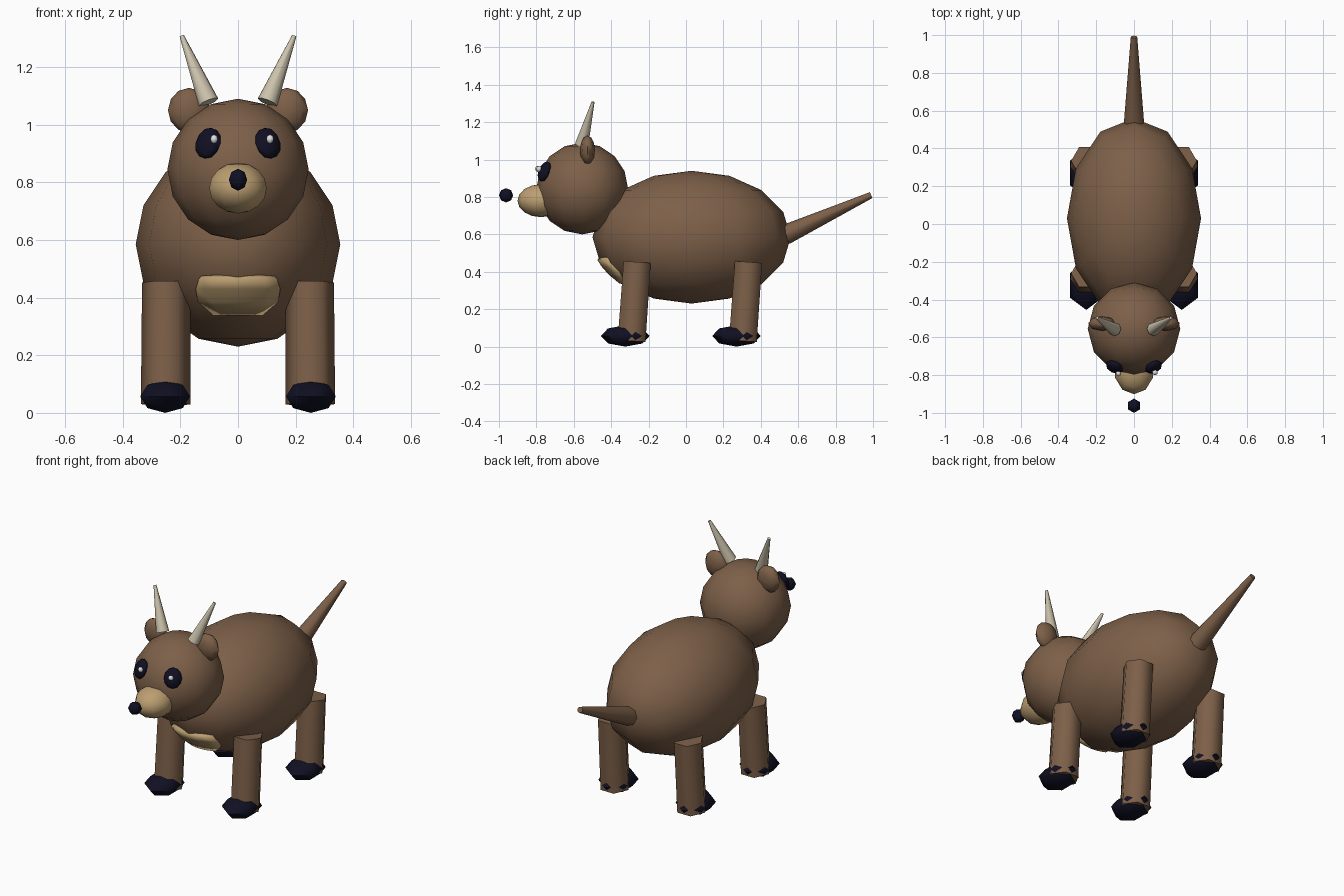
import bpy, bmesh, math
from mathutils import Vector, Matrix

if "Cube" in bpy.data.objects:
    bpy.data.objects.remove(bpy.data.objects["Cube"])


def material(name, rgb):
    m = bpy.data.materials.new(name)
    m.diffuse_color = (*rgb, 1)
    m.use_nodes = True
    m.node_tree.nodes["Principled BSDF"].inputs["Base Color"].default_value = m.diffuse_color
    return m


BROWN = material("brown hide", (0.205, 0.117, 0.066))
TAN = material("tan", (0.50, 0.345, 0.165))
HORN = material("horn", (0.60, 0.54, 0.41))
DARK = material("dark navy", (0.005, 0.005, 0.017))
WHITE = material("eye highlight", (0.75, 0.75, 0.75))


def finish(bm, name, mat):
    bmesh.ops.recalc_face_normals(bm, faces=bm.faces)
    me = bpy.data.meshes.new(name)
    bm.to_mesh(me)
    bm.free()
    me.materials.append(mat)
    ob = bpy.data.objects.new(name, me)
    bpy.context.collection.objects.link(ob)
    bpy.ops.object.select_all(action='DESELECT')
    ob.select_set(True)
    bpy.context.view_layer.objects.active = ob
    bpy.ops.object.shade_smooth_by_angle(angle=math.radians(70))
    return ob


def ball(name, mat, centre, radii, segs, rings, rot=None):
    """Low-poly ellipsoid with vertices on its front and back."""
    bm = bmesh.new()
    bmesh.ops.create_uvsphere(bm, u_segments=segs, v_segments=rings, radius=1)
    # turn the sphere so that a vertex column lies on the y axis
    v = max((v.co for v in bm.verts), key=lambda c: (round(c.xy.length, 4), c.y))
    turn = math.pi / 2 - math.atan2(v.y, v.x)
    mx = (Matrix.Translation(centre) @ (rot.to_matrix().to_4x4() if rot else Matrix())
          @ Matrix.Diagonal((*radii, 1)) @ Matrix.Rotation(turn, 4, 'Z'))
    bm.transform(mx)
    return finish(bm, name, mat)


def rod(name, mat, a, b, ra, rb, sides):
    """Tapered prism from a to b, with a corner on the x axis."""
    a, b = Vector(a), Vector(b)
    axis = (b - a).normalized()
    u = (Vector((1, 0, 0)) - axis * axis.x).normalized()
    w = axis.cross(u)
    bm = bmesh.new()
    loops = []
    for p, r in ((a, ra), (b, rb)):
        loops.append([bm.verts.new(p + r * (u * math.cos(t) + w * math.sin(t)))
                      for t in (2 * math.pi * i / sides for i in range(sides))])
    for i in range(sides):
        j = (i + 1) % sides
        bm.faces.new((loops[0][i], loops[0][j], loops[1][j], loops[1][i]))
    bm.faces.new(loops[0][::-1])
    bm.faces.new(loops[1])
    return finish(bm, name, mat)


# Body, head and face
ball("body", BROWN, (0, 0.03, 0.585), (0.355, 0.53, 0.355), 12, 8)
HEAD = Vector((0, -0.555, 0.845))
ball("head", BROWN, HEAD, (0.245, 0.245, 0.245), 12, 8)
ball("muzzle", TAN, (0, -0.775, 0.78), (0.105, 0.126, 0.088), 10, 8)
ball("nose", DARK, (0, -0.962, 0.809), (0.037, 0.038, 0.038), 6, 4)

# Chest patch: thin plate that follows the front of the body
bm = bmesh.new()
rows = []
for z, half in ((0.465, 0.136), (0.43, 0.147), (0.385, 0.14), (0.338, 0.085)):
    row = []
    for i in range(7):
        x = half * (i / 3 - 1)
        d = 1 - (x / 0.355) ** 2 - ((z - 0.585) / 0.355) ** 2
        row.append(bm.verts.new((x, 0.024 - 0.53 * math.sqrt(d), z)))
    rows.append(row)
for r0, r1 in zip(rows, rows[1:]):
    for i in range(6):
        bm.faces.new((r0[i], r1[i], r1[i + 1], r0[i + 1]))
patch = finish(bm, "chest_patch", TAN)
thick = patch.modifiers.new("thickness", 'SOLIDIFY')
thick.thickness = 0.03
thick.offset = -1 if patch.data.polygons[0].normal.y < 0 else 1

# Tail
rod("tail", BROWN, (0, 0.53, 0.598), (0, 0.99, 0.81), 0.054, 0.017, 8)

for s, side in ((-1, "left"), (1, "right")):
    # Eyes lie flat on the head, highlights both sit to the same side
    eye = Vector((s * 0.104, -0.757, 0.936))
    ball("eye_" + side, DARK, eye, (0.049, 0.026, 0.057), 8, 6,
         (eye - HEAD).to_track_quat('-Y', 'Z'))
    ball("eye_highlight_" + side, WHITE, (s * 0.097 + 0.014, -0.786 - 0.006 * (s < 0), 0.95),
         (0.015, 0.015, 0.016), 6, 4)
    # Ears and horns
    ball("ear_" + side, BROWN, (s * 0.17, -0.527, 1.05), (0.073, 0.04, 0.078), 8, 6)
    rod("horn_" + side, HORN, (s * 0.102, -0.558, 1.078), (s * 0.195, -0.497, 1.308),
        0.036, 0.008, 8)
    # Legs lean back, with hooves reaching forward
    for y, end in ((0, "front"), (0.595, "back")):
        rod(f"{end}_leg_{side}", BROWN, (s * 0.251, y - 0.291, 0.03),
            (s * 0.249, y - 0.261, 0.452), 0.086, 0.084, 6)
        ball(f"{end}_hoof_{side}", DARK, (s * 0.253, y - 0.325, 0.057),
             (0.1, 0.13, 0.057), 6, 4)
